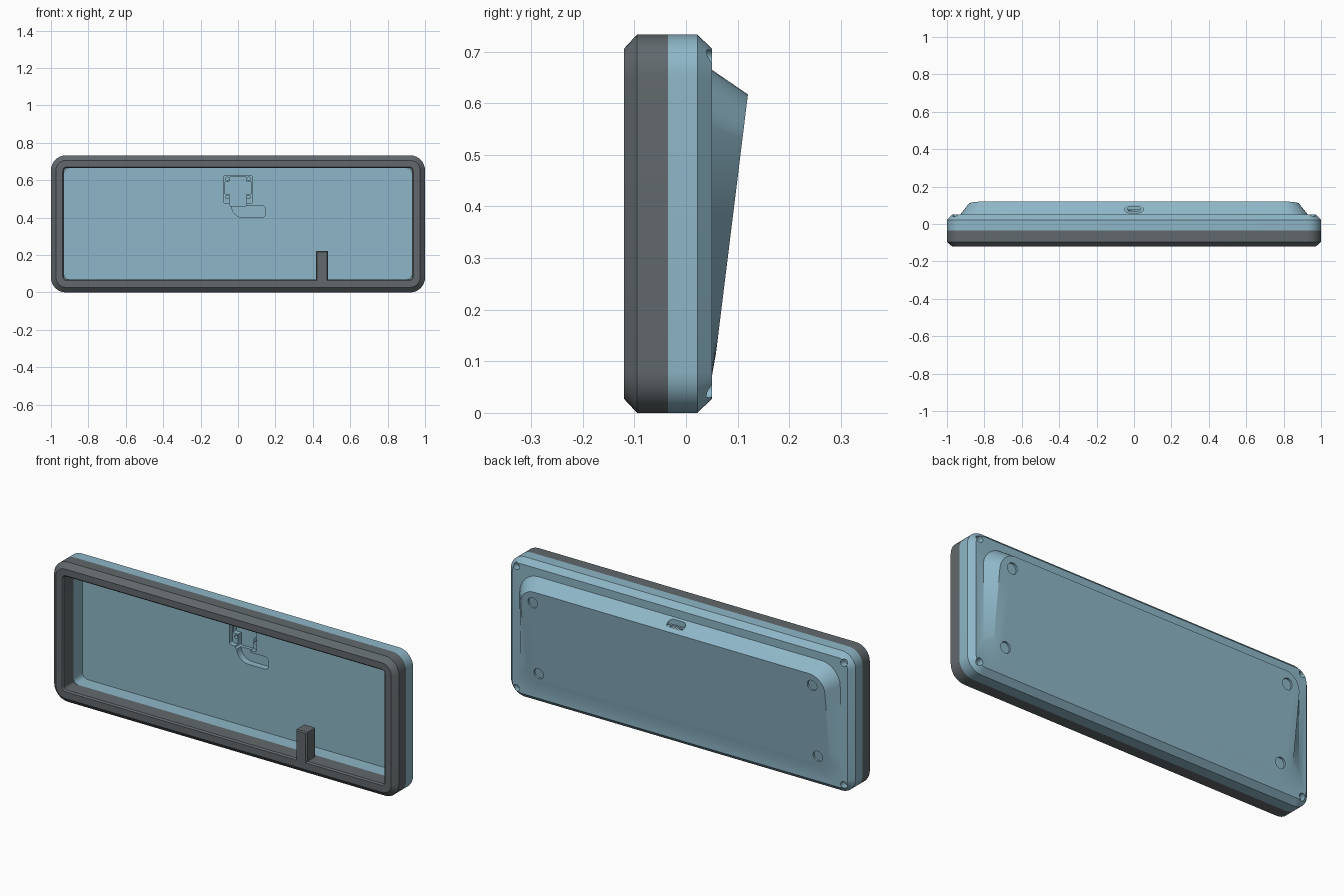
import bpy, bmesh
from math import sin, cos, pi
from mathutils import Vector

if "Cube" in bpy.data.objects:
    bpy.data.objects.remove(bpy.data.objects["Cube"])


def rrect(hw, lo, hi, r, cx=0.0, n=8):
    """Rounded rectangle outline as (u, v) pairs."""
    pts = []
    corners = [(cx + hw - r, hi - r), (cx - hw + r, hi - r),
               (cx - hw + r, lo + r), (cx + hw - r, lo + r)]
    for k, (x, z) in enumerate(corners):
        for i in range(n + 1):
            a = (k + i / n) * pi / 2
            pts.append((x + r * cos(a), z + r * sin(a)))
    return pts


def loft(name, rings):
    """Closed solid through a list of equal-length 3D rings."""
    bm = bmesh.new()
    loops = [[bm.verts.new(p) for p in ring] for ring in rings]
    for a, b in zip(loops, loops[1:]):
        for i in range(len(a)):
            j = (i + 1) % len(a)
            bm.faces.new((a[i], a[j], b[j], b[i]))
    bm.faces.new(loops[0])
    bm.faces.new(loops[-1])
    bmesh.ops.recalc_face_normals(bm, faces=bm.faces)
    me = bpy.data.meshes.new(name)
    bm.to_mesh(me)
    bm.free()
    ob = bpy.data.objects.new(name, me)
    bpy.context.collection.objects.link(ob)
    return ob


def at_y(outline, y):
    return [Vector((u, y(v) if callable(y) else y, v)) for u, v in outline]


def prism(name, outline, y0, y1):
    return loft(name, [at_y(outline, y0), at_y(outline, y1)])


def disc(x, z, r, n=24):
    return [(x + r * cos(2 * pi * i / n), z + r * sin(2 * pi * i / n)) for i in range(n)]


def combine(ob, other, op='DIFFERENCE'):
    """Apply a boolean and discard the helper."""
    other.hide_render = True
    mod = ob.modifiers.new("bool", 'BOOLEAN')
    mod.operation, mod.object, mod.solver = op, other, 'EXACT'
    bpy.context.view_layer.objects.active = ob
    bpy.ops.object.modifier_apply(modifier=mod.name)
    bpy.data.objects.remove(other)


def finish(ob, colour):
    mat = bpy.data.materials.new(ob.name + "_colour")
    mat.diffuse_color = (*colour, 1)
    mat.use_nodes = True
    mat.node_tree.nodes["Principled BSDF"].inputs["Base Color"].default_value = mat.diffuse_color
    ob.data.materials.clear()
    ob.data.materials.append(mat)
    bpy.ops.object.select_all(action='DESELECT')
    ob.select_set(True)
    bpy.context.view_layer.objects.active = ob
    bpy.ops.object.shade_smooth_by_angle(angle=0.45)


H, R, CH = 0.733, 0.08, 0.027
full = rrect(1.0, 0, H, R)
inset = rrect(1.0 - CH, CH, H - CH, R - CH)
opening = rrect(0.93, 0.07, 0.665, 0.015)

# Front frame with chamfered outer rim
frame = loft("front_frame", [at_y(full, -0.035), at_y(full, -0.095), at_y(inset, -0.12)])
lip = rrect(0.937, 0.063, 0.672, 0.022)
combine(frame, loft("cut", [at_y(lip, -0.125), at_y(lip, -0.12),
                            at_y(opening, -0.113), at_y(opening, 0.0)]))
# Divider post rising from the lower rail
post = rrect(0.032, 0.05, 0.222, 0.004, cx=0.45, n=2)
post_front = rrect(0.027, 0.055, 0.217, 0.002, cx=0.45, n=2)
combine(frame, loft("post", [at_y(post_front, -0.12), at_y(post, -0.114),
                             at_y(post, -0.05)]), 'UNION')

# Rear case: chamfered tray
case = loft("rear_case", [at_y(full, -0.035), at_y(full, 0.022), at_y(inset, 0.05)])


# Sloped hump on the back
def slope(z):
    return 0.058 + (z - 0.115) * 0.1235


base = rrect(0.93, 0.07, 0.665, 0.11)
top = rrect(0.882, 0.115, 0.617, 0.085)
combine(case, loft("hump", [at_y(base, 0.035), at_y(base, 0.05), at_y(top, slope)]), 'UNION')

# Inner cavity
combine(case, prism("cut", rrect(0.93, 0.07, 0.665, 0.03), -0.1, 0.04))

# Circuit board pocket, shallow corners and deeper centre
combine(case, prism("cut", rrect(0.078, 0.475, 0.625, 0.012, n=3), 0.02, 0.066))
combine(case, prism("cut", rrect(0.045, 0.462, 0.62, 0.008, n=3), 0.02, 0.092))
combine(case, prism("cut", rrect(0.073, 0.527, 0.592, 0.008, n=3), 0.02, 0.0915))
for x in (-0.057, 0.057):
    for z in (0.51, 0.608):
        combine(case, prism("cut", disc(x, z, 0.009, 12), 0.05, 0.085))

# Cable channel curving out of the pocket
arc = [(0.03 - 0.065 * cos(i * pi / 16), 0.465 - 0.065 * sin(i * pi / 16)) for i in range(9)]
channel = [(-0.035, 0.5)] + arc + [(0.135, 0.4), (0.145, 0.41), (0.145, 0.455),
                                   (0.135, 0.465), (0.035, 0.465), (0.035, 0.5)]
combine(case, prism("cut", channel, 0.02, 0.075))

# Connector port through the upper slope: outer recess and inner slot
for hw, lo, hi, z0 in ((0.05, 0.06, 0.104, 0.63), (0.035, 0.07, 0.0915, 0.6)):
    ring = rrect(hw, lo, hi, (hi - lo) / 2 - 0.0005)
    combine(case, loft("cut", [[Vector((x, y, z)) for x, y in ring] for z in (z0, 0.7)]))

# Corner screw holes and round foot recesses
for s in (-1, 1):
    for z in (0.047, 0.686):
        combine(case, prism("cut", disc(s * 0.95, z, 0.018), 0.015, 0.1))
    for z in (0.165, 0.555):
        pad = disc(s * 0.81, z, 0.028)
        combine(case, loft("cut", [at_y(pad, lambda v: slope(v) - 0.01),
                                   at_y(pad, lambda v: slope(v) + 0.03)]))

finish(frame, (0.12, 0.14, 0.15))
finish(case, (0.27, 0.47, 0.57))
